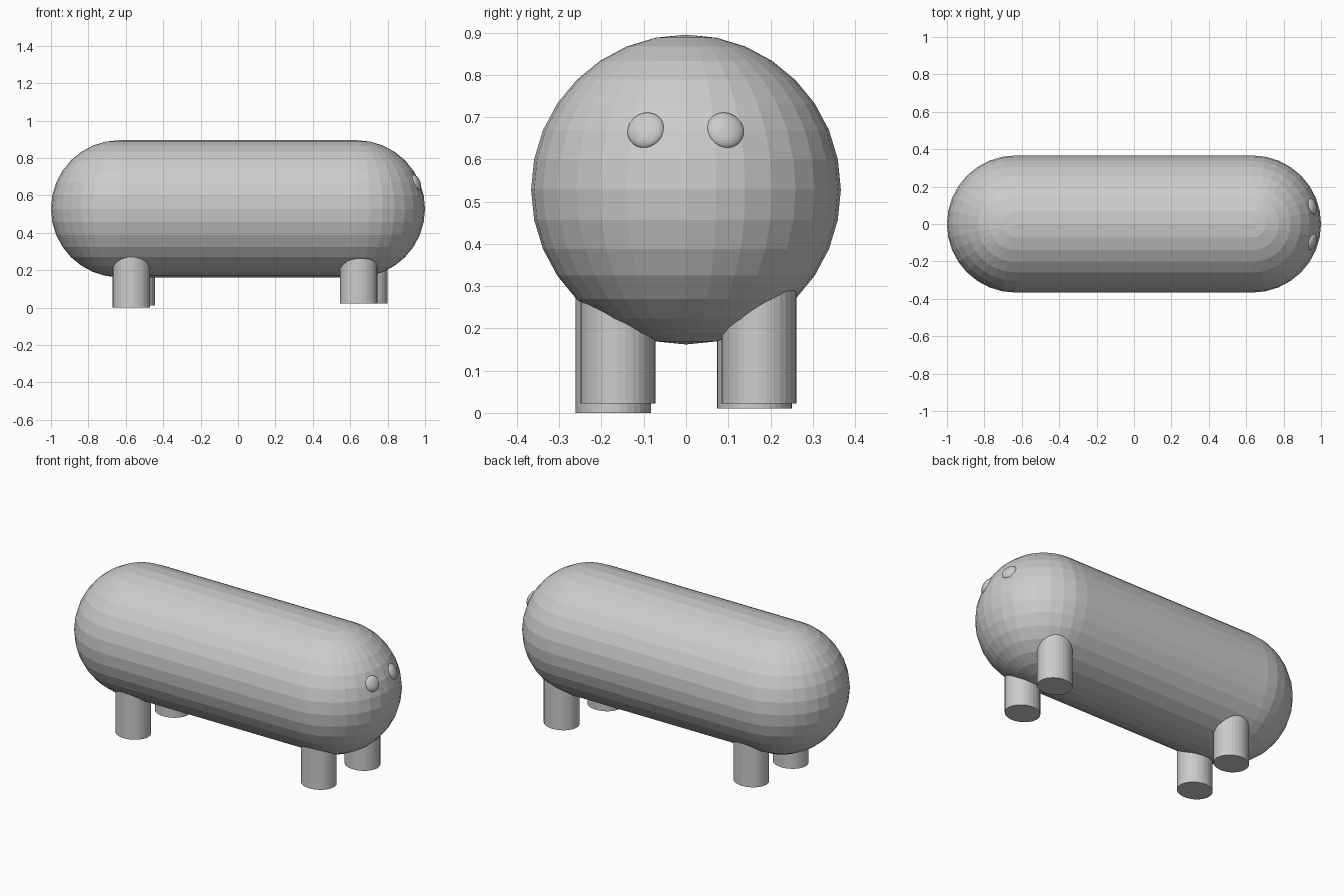
import bpy, bmesh
from mathutils import Vector, Matrix

if "Cube" in bpy.data.objects:
    bpy.data.objects.remove(bpy.data.objects["Cube"])

R = 0.3665           # body radius
HALF = 1.0 - R       # centre of each rounded end
ZC = 0.5285          # body height


def make_object(name, bm):
    bmesh.ops.recalc_face_normals(bm, faces=bm.faces)
    mesh = bpy.data.meshes.new(name)
    bm.to_mesh(mesh)
    bm.free()
    obj = bpy.data.objects.new(name, mesh)
    bpy.context.collection.objects.link(obj)
    return obj


# Body: a faceted sphere split at its middle ring and pulled apart
bm = bmesh.new()
bmesh.ops.create_uvsphere(bm, u_segments=32, v_segments=16, radius=R)
middle = [e for e in bm.edges if all(abs(v.co.x) < 1e-4 for v in e.verts)]
bmesh.ops.split_edges(bm, edges=middle)
for v in bm.verts:
    side = sum(f.calc_center_median().x for f in v.link_faces)
    v.co.x += HALF if side > 0 else -HALF
    v.co.z += ZC
rim = [e for e in bm.edges if e.is_boundary]
bmesh.ops.bridge_loops(bm, edges=rim)
make_object("body", bm)


# Legs: short, slightly oval posts of uneven height
def leg(name, x, y, bottom, top=0.42):
    bm = bmesh.new()
    bmesh.ops.create_cone(bm, cap_ends=True, segments=32, radius1=0.1,
                          radius2=0.1, depth=top - bottom)
    bmesh.ops.scale(bm, vec=(1, 0.89, 1), verts=bm.verts)
    bmesh.ops.translate(bm, vec=(x, y, (top + bottom) / 2), verts=bm.verts)
    make_object(name, bm)


leg("rear_right_leg", -0.57, -0.172, 0.0)
leg("rear_left_leg", -0.544, 0.162, 0.01)
leg("front_right_leg", 0.645, -0.161, 0.022)
leg("front_left_leg", 0.699, 0.173, 0.022)

# Eyes: flattened balls lying against the rounded front end
for name, y in (("right_eye", -0.097), ("left_eye", 0.095)):
    out = Vector((0.324, y, 0.143)).normalized()
    bm = bmesh.new()
    bmesh.ops.create_uvsphere(bm, u_segments=32, v_segments=16, radius=0.045)
    bmesh.ops.scale(bm, vec=(0.48, 1, 1), verts=bm.verts)
    place = (Matrix.Translation(Vector((HALF, 0, ZC)) + out * 0.359)
             @ out.to_track_quat('X', 'Z').to_matrix().to_4x4())
    bm.transform(place)
    make_object(name, bm)
